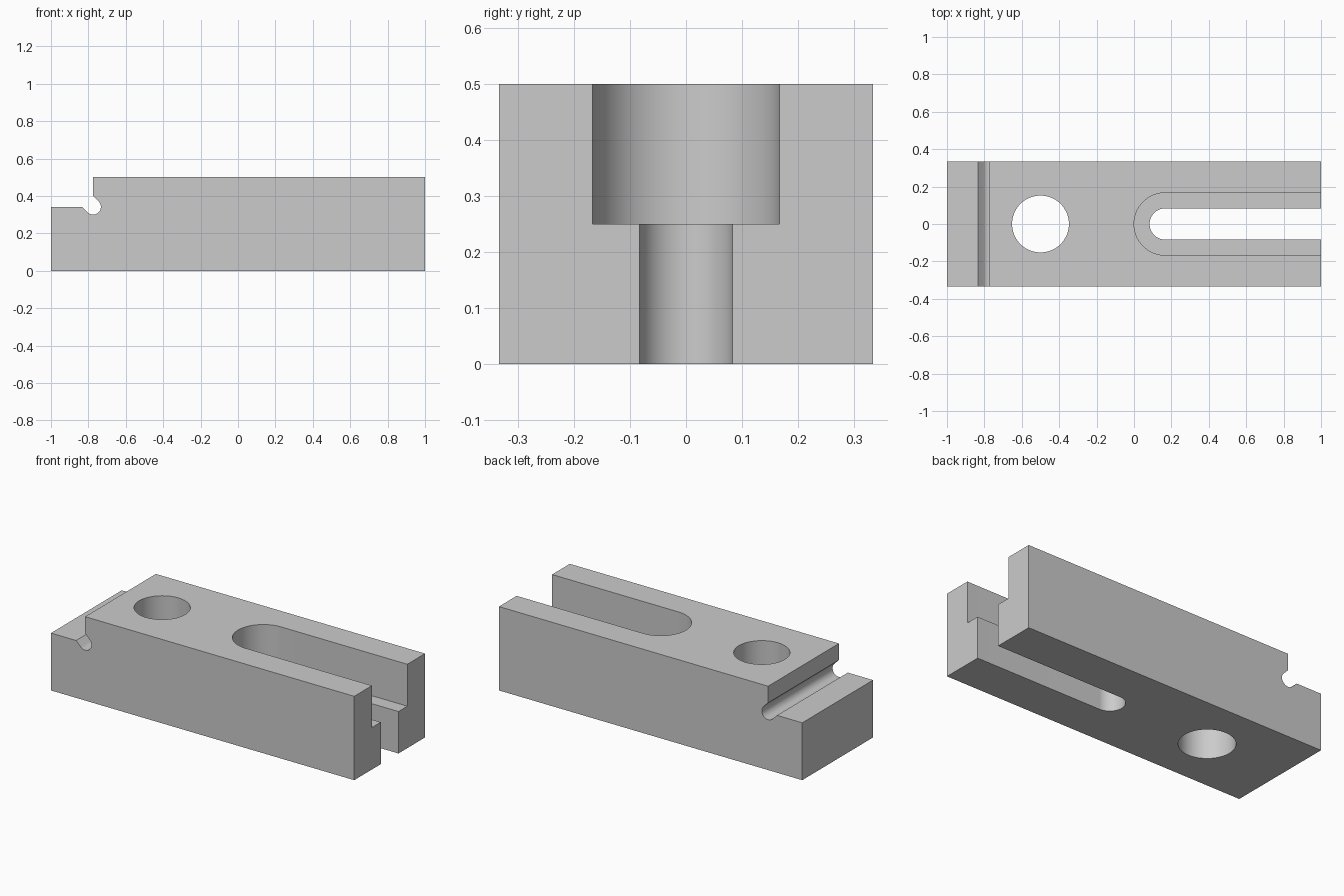
import bpy, bmesh, math

cube = bpy.data.objects.get("Cube")
if cube:
    bpy.data.objects.remove(cube, do_unlink=True)

# Single grey material
grey = bpy.data.materials.new("light grey")
grey.use_nodes = True
colour = (0.6, 0.6, 0.6, 1)
grey.diffuse_color = colour
grey.node_tree.nodes["Principled BSDF"].inputs["Base Color"].default_value = colour


def arc(cx, cy, r, start, end, steps):
    angles = [math.radians(start + (end - start) * i / steps) for i in range(steps + 1)]
    return [(cx + r * math.cos(a), cy + r * math.sin(a)) for a in angles]


def prism(name, points, offset):
    """Extrude a closed outline of 3D points by an offset."""
    bm = bmesh.new()
    face = bm.faces.new([bm.verts.new(p) for p in points])
    grown = bmesh.ops.extrude_face_region(bm, geom=[face], use_keep_orig=True)
    moved = [v for v in grown["geom"] if isinstance(v, bmesh.types.BMVert)]
    bmesh.ops.translate(bm, verts=moved, vec=offset)
    bmesh.ops.recalc_face_normals(bm, faces=bm.faces)
    mesh = bpy.data.meshes.new(name)
    bm.to_mesh(mesh)
    bm.free()
    mesh.materials.append(grey)
    obj = bpy.data.objects.new(name, mesh)
    bpy.context.collection.objects.link(obj)
    return obj


def upright_cutter(name, outline, bottom, top):
    obj = prism(name, [(x, y, bottom) for x, y in outline], (0, 0, top - bottom))
    obj.hide_render = True
    return obj


# Block with a lowered step and a slanted round relief groove in its corner
half_width, height = 1 / 3, 0.5
step_x, step_z, groove_r = -0.775, 0.342, 1 / 24
reach = groove_r * math.sqrt(2)
side = [(-1, 0), (1, 0), (1, height), (step_x, height), (step_x, step_z + reach)]
side += arc(step_x, step_z, groove_r, 45, -135, 24)
side += [(step_x - reach, step_z), (-1, step_z)]
block = prism("clamp_block", [(x, -half_width, z) for x, z in side], (0, 2 * half_width, 0))


# Open-ended slot outline with a round inner end
def slot(r):
    return arc(1 / 6, 0, r, 90, 270, 40) + [(1.2, -r), (1.2, r)]


cutters = [
    upright_cutter("bolt_hole", arc(-0.5, 0, 0.152, 0, 360, 64)[:-1], -0.1, 0.6),
    upright_cutter("wide_slot", slot(1 / 6), 0.25, 0.6),
    upright_cutter("narrow_slot", slot(1 / 12), -0.1, 0.4),
]

# Cut the holes out of the block, then drop the cutters
bpy.ops.object.select_all(action="DESELECT")
bpy.context.view_layer.objects.active = block
block.select_set(True)
for cutter in cutters:
    cut = block.modifiers.new(cutter.name, "BOOLEAN")
    cut.operation = "DIFFERENCE"
    cut.solver = "EXACT"
    cut.object = cutter
    bpy.ops.object.modifier_apply(modifier=cut.name)
    bpy.data.objects.remove(cutter, do_unlink=True)

bpy.ops.object.shade_smooth_by_angle(angle=math.radians(30))
